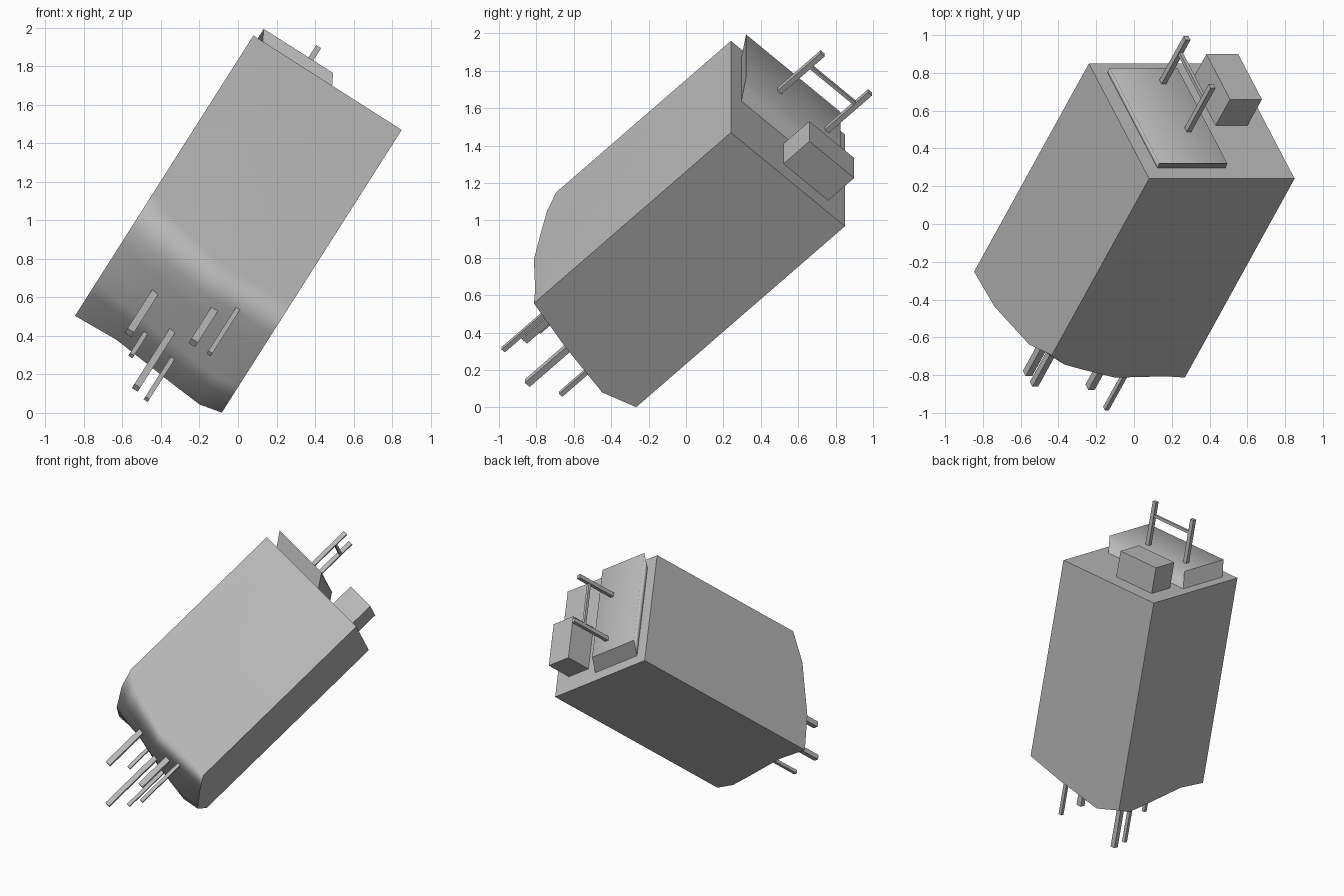
import bpy, bmesh
from mathutils import Matrix, Vector

old = bpy.data.objects.get("Cube")
if old:
    bpy.data.objects.remove(old)

grey = bpy.data.materials.new("plain_grey")
grey.use_nodes = True
grey.diffuse_color = (0.5, 0.5, 0.5, 1)
grey.node_tree.nodes["Principled BSDF"].inputs["Base Color"].default_value = (0.5, 0.5, 0.5, 1)

# Tilted frame: x across the body, y through its depth, z along its length
ORIGIN = Vector((0.08, 0.24, 1.96))
across = Vector((0.77, 0, -0.49)).normalized()
length = Vector((0.385, 0.698, 0.605))
length = (length - across * length.dot(across)).normalized()
depth = length.cross(across)
FRAME = Matrix((across, depth, length)).transposed().to_4x4()
FRAME.translation = ORIGIN
W, D = 0.913, 0.851


def add(name, bm, smooth=None):
    """Make an object in the tilted frame; smooth(edge) picks the soft edges."""
    bmesh.ops.recalc_face_normals(bm, faces=bm.faces[:])
    for f in bm.faces:
        f.smooth = smooth is not None
    if smooth:
        for e in bm.edges:
            e.smooth = bool(smooth(e))
    me = bpy.data.meshes.new(name)
    bm.to_mesh(me)
    bm.free()
    me.materials.append(grey)
    ob = bpy.data.objects.new(name, me)
    bpy.context.collection.objects.link(ob)
    ob.matrix_world = FRAME
    if smooth:
        ob.modifiers.new("weighted", "WEIGHTED_NORMAL").keep_sharp = True
    return ob


def block(name, lo, hi, inset=0, smooth=None):
    """Box between two corners, with its top face drawn in by inset."""
    bm = bmesh.new()
    bmesh.ops.create_cube(bm, size=1)
    for v in bm.verts:
        top = v.co.z > 0
        v.co = Vector([(h if c > 0 else l) for c, l, h in zip(v.co, lo, hi)])
        if top:
            for i in (0, 1):
                v.co[i] += inset if v.co[i] == lo[i] else -inset
    return add(name, bm, smooth)


def bar(name, x, y, z0, z1, size):
    r = size / 2
    return block(name, (x - r, y - r, z0), (x + r, y + r, z1))


def lookup(profile, u):
    for (u0, t0), (u1, t1) in zip(profile, profile[1:]):
        if u <= u1:
            return t0 + (t1 - t0) * (u - u0) / (u1 - u0)
    return profile[-1][1]


# Border profiles of the curved lower end: position 0..1, distance from the top
front = [(0, 1.34), (0.12, 1.41), (0.27, 1.45), (0.52, 1.51), (0.88, 1.50), (1, 1.51)]
back = [(0, 1.58), (0.27, 1.565), (0.86, 1.64), (1, 1.6)]
side_a = [(0, 1.34), (0.23, 1.46), (0.68, 1.565), (1, 1.58)]
side_b = [(0, 1.51), (0.36, 1.59), (0.77, 1.66), (1, 1.6)]


def end_depth(a, s):
    """Blend the four borders into one surface."""
    rows = lookup(front, a) * (1 - s) + lookup(back, a) * s
    cols = lookup(side_a, s) * (1 - a) + lookup(side_b, s) * a
    mix = ((1.34 * (1 - a) + 1.51 * a) * (1 - s) + (1.58 * (1 - a) + 1.6 * a) * s)
    return rows + cols - mix


# Body: flat sides and top, curved lower end
us = [0, 0.12, 0.27, 0.52, 0.7, 0.87, 1]
vs = [0, 0.23, 0.36, 0.52, 0.68, 0.77, 1]
bm = bmesh.new()
grid = [[bm.verts.new((a * W, s * D, -end_depth(a, s))) for s in vs] for a in us]
for i in range(len(us) - 1):
    for j in range(len(vs) - 1):
        bm.faces.new((grid[i][j], grid[i + 1][j], grid[i + 1][j + 1], grid[i][j + 1]))
t00, t10, t11, t01 = [bm.verts.new((x, y, 0)) for x, y in ((0, 0), (W, 0), (W, D), (0, D))]
bm.faces.new((t00, t10, t11, t01))
bm.faces.new([t10, t00] + [row[0] for row in grid])
bm.faces.new([t01, t11] + [row[-1] for row in reversed(grid)])
bm.faces.new([t00, t01] + grid[0][::-1])
bm.faces.new([t11, t10] + grid[-1])


def soft_body_edge(e):
    """Only the lower end and its seam with the front are soft."""
    a, b = [v.co for v in e.verts]
    if max(a.z, b.z) > -1:
        return False
    on_side = any(abs(a.x - k) < 0.001 and abs(b.x - k) < 0.001 for k in (0, W))
    on_back = min(a.y, b.y) > D - 0.001
    return not (on_side or on_back)


add("body", bm, soft_body_edge)

# Raised hatch with sloped sides, soft along its length
block("hatch", (0.093, 0.084, -0.01), (0.52, 0.79, 0.098), 0.066,
      lambda e: min(v.co.z for v in e.verts) > 0
      and abs(e.verts[0].co.y - e.verts[1].co.y) > 0.3)

# Box beside the hatch
block("side_box", (0.592, 0.393, -0.01), (0.792, 0.727, 0.198))

# Handle: two posts and a crossbar
for n, y in (("front", 0.266), ("back", 0.62)):
    bar(n + "_post", 0.317, y, 0.08, 0.43, 0.03)
block("crossbar", (0.307, 0.266, 0.315), (0.327, 0.62, 0.335))

# Pins below the lower end: three pairs of thick and thin
pins = [(0.285, 0.41, 1.9, 0.04), (0.357, 0.65, 1.8, 0.025),
        (0.468, 0.525, 2.1, 0.036), (0.546, 0.667, 1.99, 0.025),
        (0.593, 0.265, 1.855, 0.04), (0.694, 0.185, 1.935, 0.025)]
for i, (x, y, tip, size) in enumerate(pins):
    bar("pin_%d" % (i + 1), x, y, -tip, -1.4, size)
